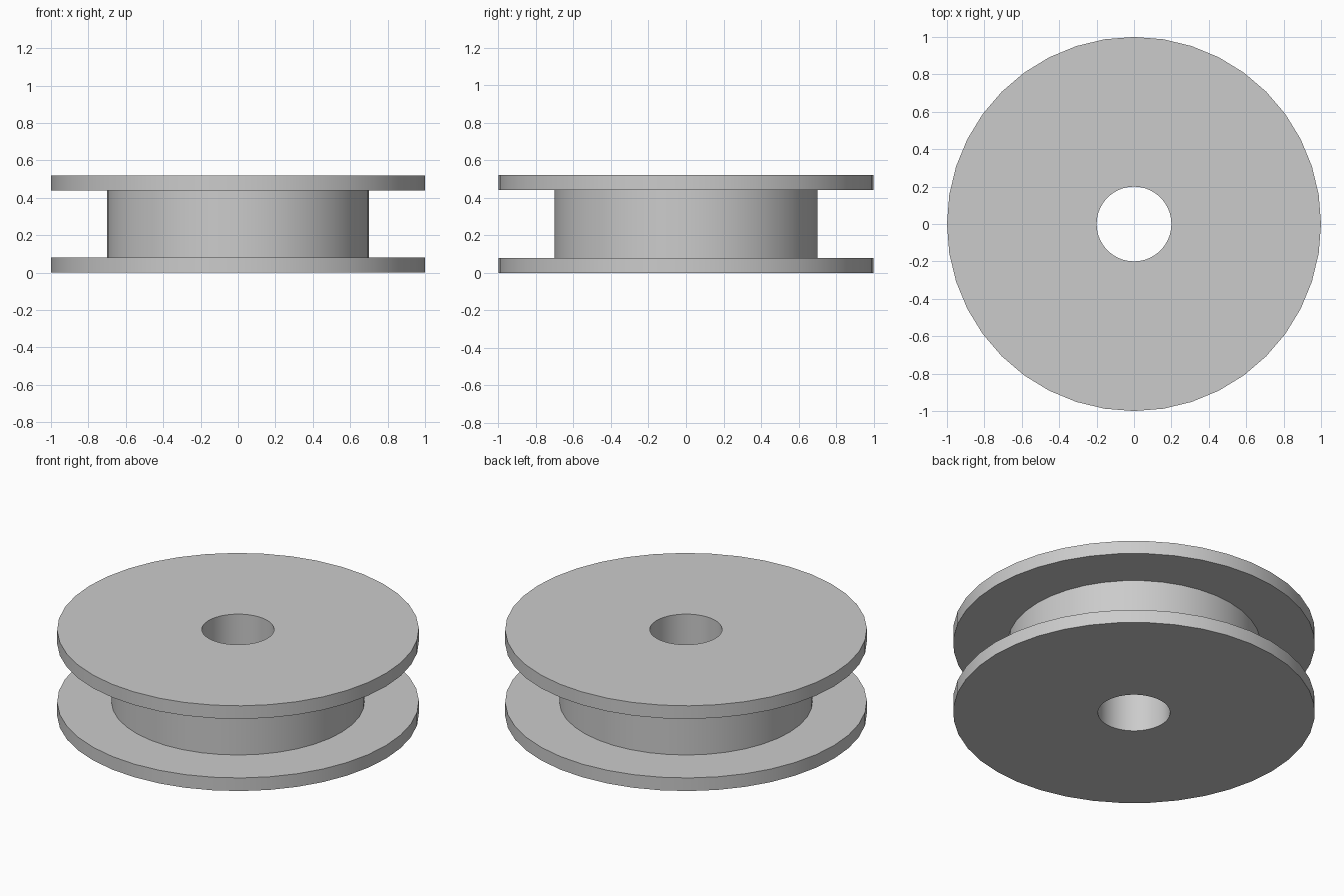
import bpy
import bmesh
import math
from mathutils import Matrix, Vector

cube = bpy.data.objects.get("Cube")
if cube:
    bpy.data.objects.remove(cube, do_unlink=True)

SEGMENTS = 40
RIM, HUB, BORE = 1.0, 0.70, 0.20
FLANGE, HEIGHT = 0.08, 0.52

# Plain grey finish
grey = bpy.data.materials.new("light grey")
grey.use_nodes = True
grey.diffuse_color = (0.6, 0.6, 0.6, 1)
grey.node_tree.nodes["Principled BSDF"].inputs["Base Color"].default_value = (0.6, 0.6, 0.6, 1)

# Closed cross-section of the spool: bore, two flanges and the hub between
profile = [
    (BORE, 0), (RIM, 0), (RIM, FLANGE), (HUB, FLANGE),
    (HUB, HEIGHT - FLANGE), (RIM, HEIGHT - FLANGE), (RIM, HEIGHT), (BORE, HEIGHT),
]

# Revolve the cross-section around the z axis
bm = bmesh.new()
rings = []
for i in range(SEGMENTS):
    turn = Matrix.Rotation(math.tau * i / SEGMENTS, 3, "Z")
    rings.append([bm.verts.new(turn @ Vector((r, 0, z))) for r, z in profile])
for i, ring in enumerate(rings):
    following = rings[(i + 1) % SEGMENTS]
    for j in range(len(profile)):
        k = (j + 1) % len(profile)
        bm.faces.new((ring[j], following[j], following[k], ring[k]))
bmesh.ops.recalc_face_normals(bm, faces=bm.faces)

mesh = bpy.data.meshes.new("flanged_spool")
bm.to_mesh(mesh)
bm.free()
mesh.materials.append(grey)
spool = bpy.data.objects.new("flanged_spool", mesh)
bpy.context.collection.objects.link(spool)

# Smooth round walls, sharp rims
bpy.ops.object.select_all(action="DESELECT")
spool.select_set(True)
bpy.context.view_layer.objects.active = spool
bpy.ops.object.shade_smooth_by_angle(angle=math.radians(30))
